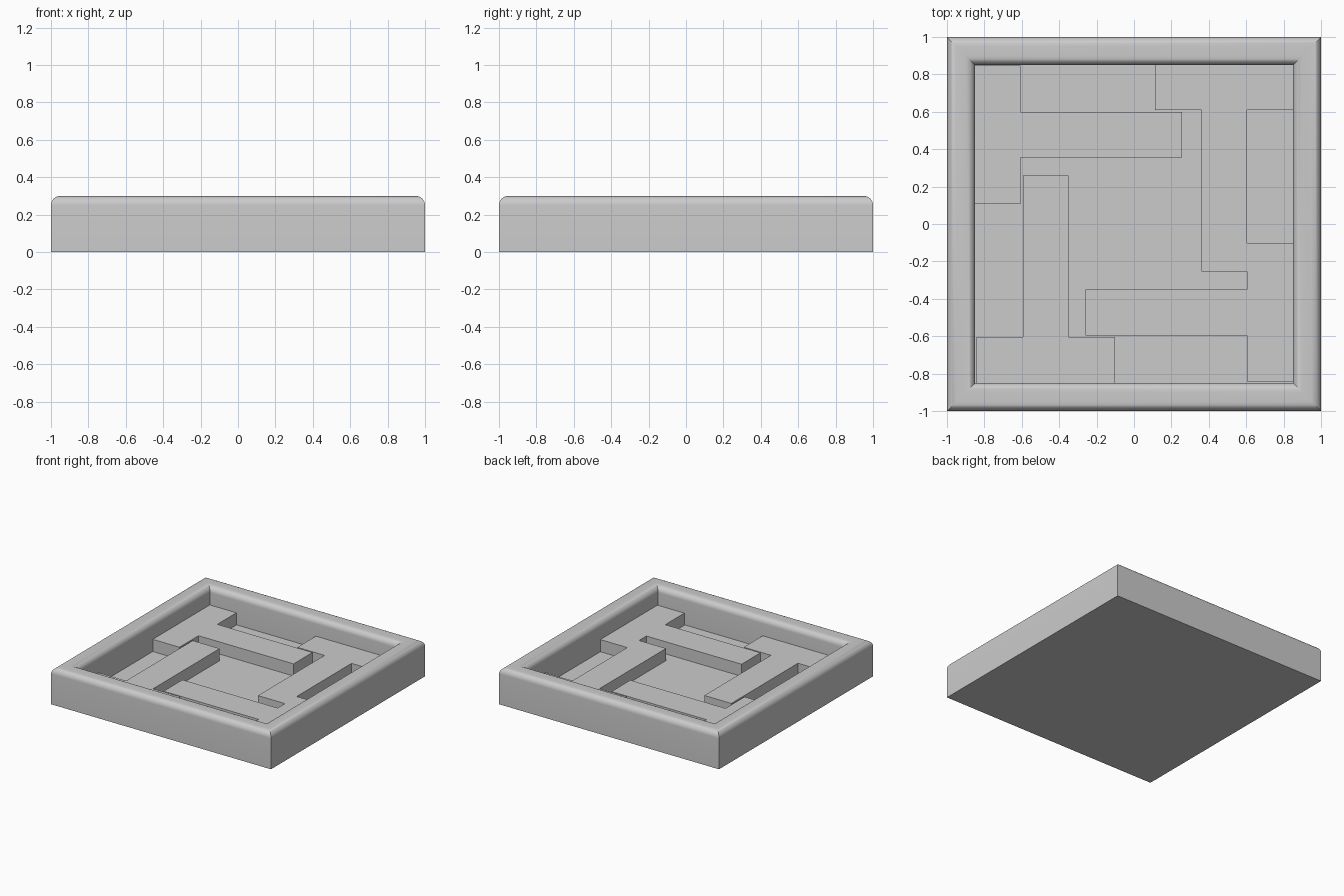
import bpy, bmesh, math

if "Cube" in bpy.data.objects:
    bpy.data.objects.remove(bpy.data.objects["Cube"])


def make_object(name, bm):
    bmesh.ops.recalc_face_normals(bm, faces=bm.faces[:])
    mesh = bpy.data.meshes.new(name)
    bm.to_mesh(mesh)
    bm.free()
    ob = bpy.data.objects.new(name, mesh)
    bpy.context.collection.objects.link(ob)
    return ob


# Tray: rim profile (half-width, z) swept round a square with mitred corners
OUTER, INNER, TOP, FLOOR, R, STEPS = 1.0, 0.85, 0.30, 0.05, 0.05, 8
profile = [(OUTER, 0)]
for i in range(STEPS + 1):
    a = math.pi / 2 * i / STEPS
    profile.append((OUTER - R + R * math.cos(a), TOP - R + R * math.sin(a)))
for i in range(STEPS + 1):
    a = math.pi / 2 * (1 + i / STEPS)
    profile.append((INNER + R + R * math.cos(a), TOP - R + R * math.sin(a)))
profile.append((INNER, FLOOR))

bm = bmesh.new()
rings = [[bm.verts.new((sx * r, sy * r, z))
          for sx, sy in ((-1, -1), (1, -1), (1, 1), (-1, 1))] for r, z in profile]
for low, high in zip(rings, rings[1:]):
    for k in range(4):
        j = (k + 1) % 4
        bm.faces.new((low[k], low[j], high[j], high[k]))
bm.faces.new(rings[0])
bm.faces.new(rings[-1])
tray = make_object("tray", bm)
bpy.context.view_layer.objects.active = tray
tray.select_set(True)
bpy.ops.object.shade_smooth_by_angle(angle=math.radians(30))


# T-shaped puzzle piece: origin at the stem tip, stem along +y
def t_piece(name, x, y, turn):
    w, bar, stem, length, thick = 0.1225, 0.37, 0.865, 1.11, 0.10
    outline = [(-w, 0), (w, 0), (w, stem), (bar, stem),
               (bar, length), (-bar, length), (-bar, stem), (-w, stem)]
    bm = bmesh.new()
    face = bm.faces.new([bm.verts.new((px, py, 0)) for px, py in outline])
    ext = bmesh.ops.extrude_face_region(bm, geom=[face], use_keep_orig=True)
    tops = [v for v in ext["geom"] if isinstance(v, bmesh.types.BMVert)]
    bmesh.ops.translate(bm, verts=tops, vec=(0, 0, thick))
    ob = make_object(name, bm)
    ob.location = (x, y, FLOOR)
    ob.rotation_euler.z = math.radians(turn)


# Four pieces packed in a pinwheel
t_piece("piece_left", 0.257, 0.4775, 90)
t_piece("piece_back", 0.4825, -0.255, 0)
t_piece("piece_front", -0.4715, 0.26, 180)
t_piece("piece_right", -0.26, -0.4725, -90)
